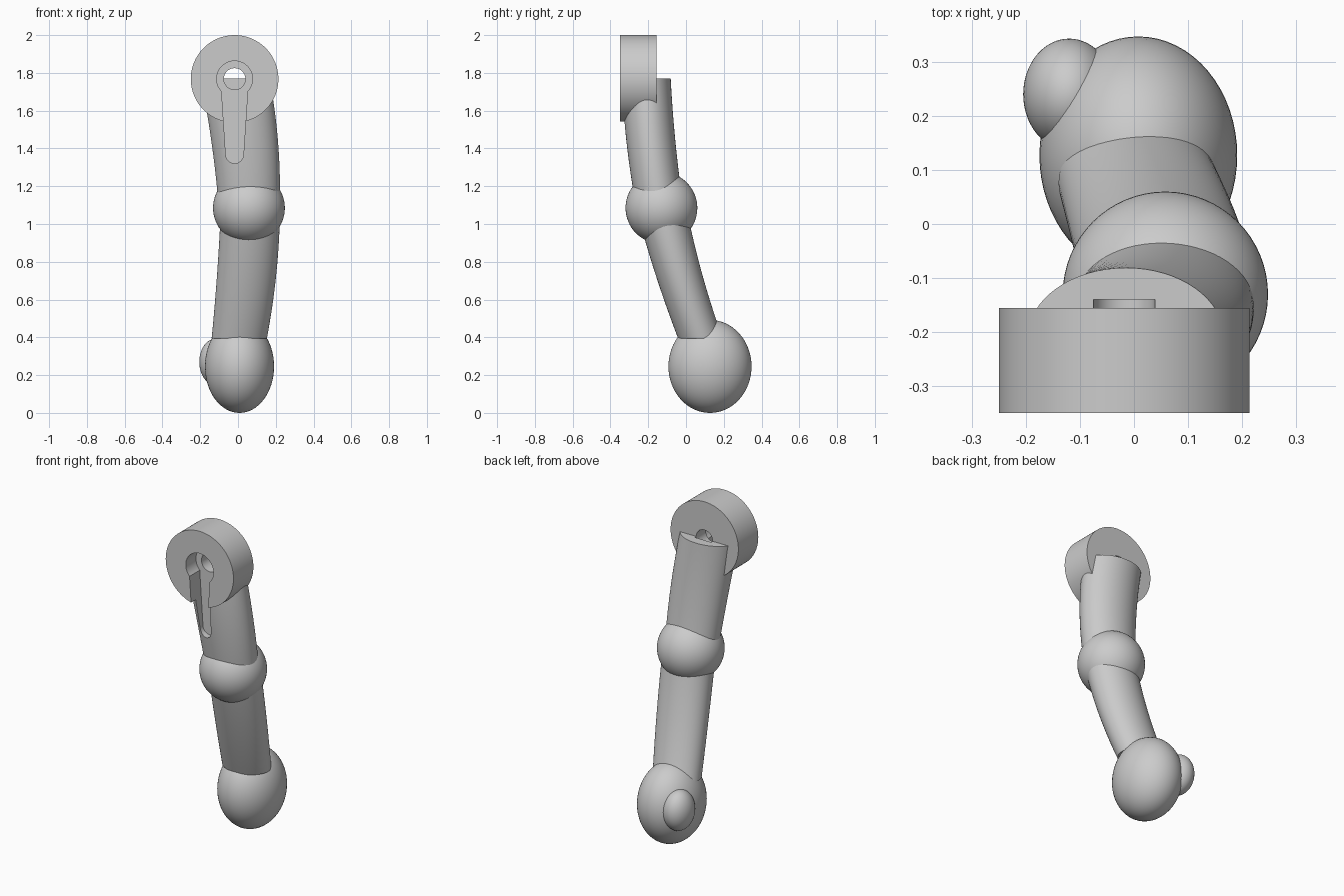
import bpy, bmesh
from math import sin, cos, pi, asin, radians

cube = bpy.data.objects.get("Cube")
if cube:
    bpy.data.objects.remove(cube, do_unlink=True)

grey = bpy.data.materials.new("plain_grey")
grey.use_nodes = True
grey.diffuse_color = (0.6, 0.6, 0.6, 1)
grey.node_tree.nodes["Principled BSDF"].inputs["Base Color"].default_value = (0.6, 0.6, 0.6, 1)

SIDES = 64
HUB_X, HUB_Z = -0.018, 1.768


def make(name, bm):
    bmesh.ops.recalc_face_normals(bm, faces=bm.faces)
    mesh = bpy.data.meshes.new(name)
    bm.to_mesh(mesh)
    bm.free()
    mesh.materials.append(grey)
    ob = bpy.data.objects.new(name, mesh)
    bpy.context.collection.objects.link(ob)
    return ob


def smooth(ob):
    bpy.ops.object.select_all(action='DESELECT')
    ob.select_set(True)
    bpy.context.view_layer.objects.active = ob
    bpy.ops.object.shade_smooth_by_angle(angle=radians(35))


def loft(name, rings):
    """Skin a list of closed rings and cap both ends."""
    bm = bmesh.new()
    loops = [[bm.verts.new(p) for p in ring] for ring in rings]
    n = len(loops[0])
    for a, b in zip(loops, loops[1:]):
        for i in range(n):
            j = (i + 1) % n
            bm.faces.new((a[i], a[j], b[j], b[i]))
    bm.faces.new(loops[0])
    bm.faces.new(loops[-1])
    return make(name, bm)


def ball(name, centre, radii):
    bm = bmesh.new()
    bmesh.ops.create_uvsphere(bm, u_segments=SIDES, v_segments=32, radius=1)
    bmesh.ops.scale(bm, vec=radii, verts=bm.verts)
    bmesh.ops.translate(bm, vec=centre, verts=bm.verts)
    ob = make(name, bm)
    smooth(ob)
    return ob


def limb(name, stations, z0, z1, steps=16):
    """Bent elliptical tube; stations hold (z, x, y, x radius, y radius)."""
    def at(z, k):
        total = 0
        for s in stations:
            w = 1
            for t in stations:
                if t is not s:
                    w *= (z - t[0]) / (s[0] - t[0])
            total += w * s[k]
        return total
    rings = []
    for i in range(steps + 1):
        z = z0 + (z1 - z0) * i / steps
        x, y, rx, ry = (at(z, k) for k in range(1, 5))
        rings.append([(x + rx * cos(2 * pi * a / SIDES), y + ry * sin(2 * pi * a / SIDES), z)
                      for a in range(SIDES)])
    return loft(name, rings)


def arc(radius, start, end, count, drop=0.0):
    return [(HUB_X + radius * cos(start + (end - start) * i / count),
             HUB_Z - drop + radius * sin(start + (end - start) * i / count))
            for i in range(count + 1)]


def prism(name, profile, y0, y1):
    return loft(name, [[(x, y, z) for x, z in profile] for y in (y0, y1)])


# Hand and thumb
ball("hand", (0.008, 0.127, 0.246), (0.183, 0.22, 0.246))
ball("thumb", (-0.12, 0.24, 0.27), (0.085, 0.103, 0.122))

# Forearm and elbow
smooth(limb("forearm", [(0.39, 0.006, 0.078, 0.146, 0.118),
                        (0.65, 0.038, -0.012, 0.155, 0.122),
                        (0.9, 0.058, -0.085, 0.158, 0.128)], 0.395, 1.02))
ball("elbow", (0.058, -0.13, 1.085), (0.19, 0.19, 0.19))

# Upper arm and shoulder disc
upper_arm = limb("upper_arm", [(1.2, 0.055, -0.156, 0.167, 0.127),
                               (1.5, 0.028, -0.192, 0.178, 0.13),
                               (1.77, -0.015, -0.211, 0.182, 0.13)], 1.1, 1.77)
disc = prism("shoulder_disc", arc(0.232, 0, 2 * pi, 96)[:-1], -0.35, -0.155)

# Keyhole recess and pin hole
half = asin(0.069 / 0.095)
keyhole = (arc(0.095, -pi / 2 + half, 1.5 * pi - half, 40)
           + arc(0.047, -pi, 0, 16, drop=0.4))
cutters = [prism("keyhole_cutter", keyhole, -0.5, -0.25),
           prism("hole_cutter", arc(0.057, 0, 2 * pi, 40)[:-1], -0.5, -0.14)]
for ob in (upper_arm, disc):
    bpy.context.view_layer.objects.active = ob
    for cutter in cutters:
        cutter.hide_render = True
        mod = ob.modifiers.new("cut", 'BOOLEAN')
        mod.operation = 'DIFFERENCE'
        mod.solver = 'EXACT'
        mod.object = cutter
        bpy.ops.object.modifier_apply(modifier=mod.name)
    smooth(ob)
for cutter in cutters:
    bpy.data.objects.remove(cutter, do_unlink=True)
